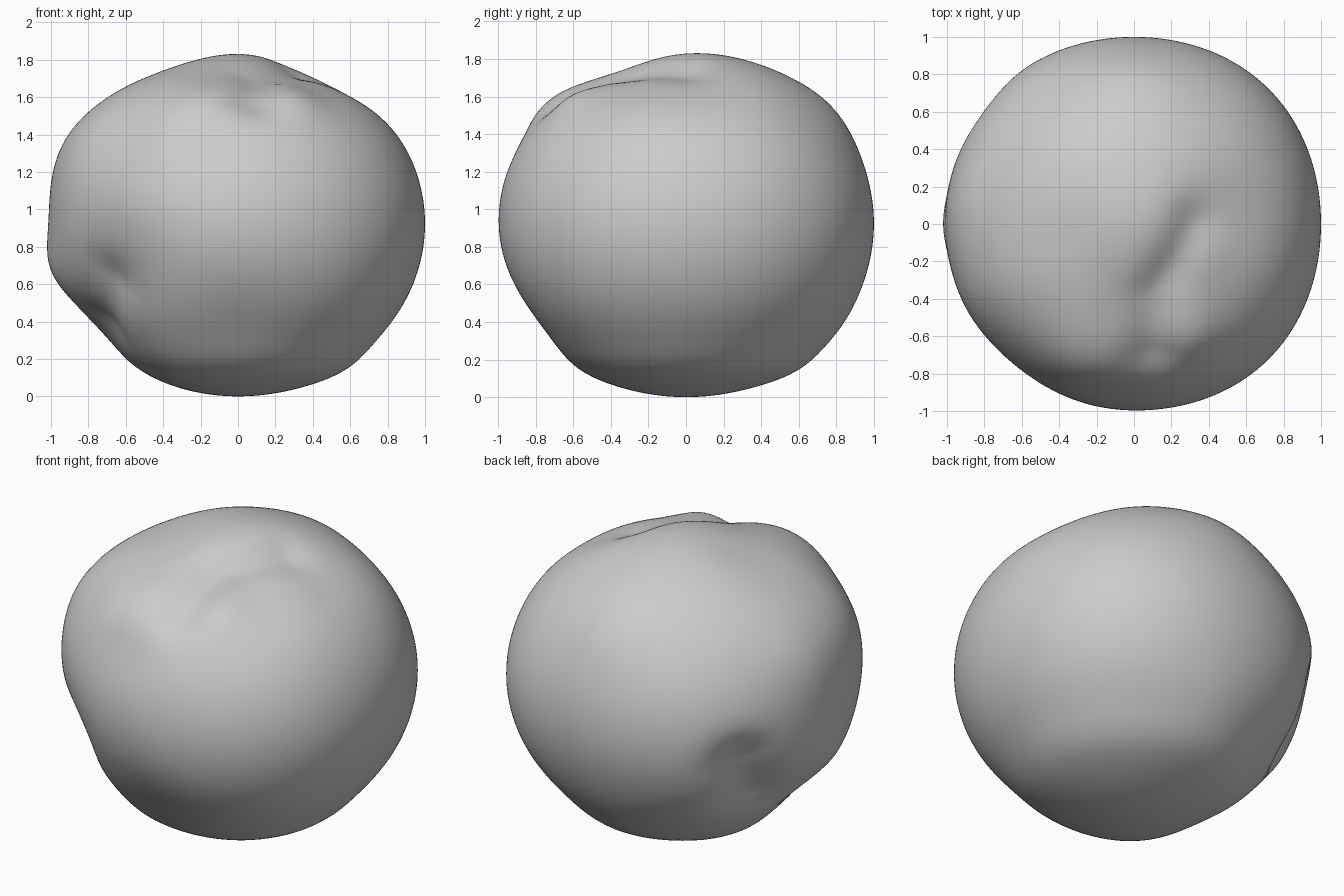
import bpy, bmesh, math
from mathutils import Vector

cube = bpy.data.objects.get("Cube")
if cube:
    bpy.data.objects.remove(cube, do_unlink=True)

HALF_HEIGHT = 0.92

# Grooves and swellings: path of directions, height, width
FEATURES = [
    # top: shallow hollow, groove within it, lobes around it
    ([(0.5, 0.0, 0.86), (0.35, -0.3, 0.88)], -0.06, 0.33),
    ([(0.34, 0.0, 0.94), (0.12, -0.4, 0.9), (0.1, -0.68, 0.72)], -0.05, 0.14),
    ([(-0.35, -0.1, 0.93), (-0.1, -0.4, 0.9)], -0.035, 0.28),
    ([(-0.25, -0.72, 0.64)], 0.05, 0.28),
    ([(0.3, -0.6, 0.74)], 0.03, 0.17),
    ([(-0.83, -0.3, 0.5), (-0.9, 0.05, 0.45)], 0.045, 0.33),
    ([(-0.14, -0.88, 0.47)], -0.02, 0.2),
    # side: broad hollow, groove running down it, second dent behind
    ([(-0.62, -0.7, -0.25)], -0.07, 0.38),
    ([(-0.72, -0.58, -0.36), (-0.75, -0.31, -0.59)], -0.06, 0.18),
    ([(-0.7, -0.1, -0.7)], -0.06, 0.3),
    ([(-0.75, 0.55, -0.15), (-0.78, 0.45, -0.42)], -0.09, 0.18),
    ([(-0.96, 0.0, -0.24)], 0.04, 0.2),
    # fuller back, slimmer lower front
    ([(0.0, 0.75, 0.66)], 0.03, 0.3),
    ([(0.0, 0.75, -0.66)], 0.02, 0.3),
    ([(0.0, -0.82, -0.55)], -0.03, 0.35),
]


def path_distance(p, path):
    """Distance from a direction to a path of directions."""
    pts = [Vector(q).normalized() for q in path]
    if len(pts) == 1:
        return (p - pts[0]).length
    best = 9.0
    for a, b in zip(pts, pts[1:]):
        ab = b - a
        t = max(0.0, min(1.0, (p - a).dot(ab) / ab.length_squared))
        best = min(best, (p - (a + ab * t).normalized()).length)
    return best


def radius(p):
    r = 1.0 + 0.08 * (p.x * p.y) ** 2                      # slightly square plan
    r += 0.025 * math.exp(-((p.z + 0.83) / 0.12) ** 2)     # flattened base rim
    for path, height, width in FEATURES:
        r += height * math.exp(-(path_distance(p, path) / width) ** 2)
    return r


# Lumpy ball
bm = bmesh.new()
bmesh.ops.create_icosphere(bm, subdivisions=6, radius=1.0)
for v in bm.verts:
    d = v.co.normalized()
    v.co = d * radius(d)
    v.co.z = (v.co.z + 1.0) * HALF_HEIGHT
for f in bm.faces:
    f.smooth = True

# Rest on the ground
lowest = min(v.co.z for v in bm.verts)
bmesh.ops.translate(bm, verts=bm.verts, vec=(0, 0, -lowest))

mesh = bpy.data.meshes.new("lumpy_ball")
bm.to_mesh(mesh)
bm.free()
ball = bpy.data.objects.new("lumpy_ball", mesh)
bpy.context.collection.objects.link(ball)

# Plain grey
grey = bpy.data.materials.new("plain grey")
grey.use_nodes = True
colour = (0.6, 0.6, 0.6, 1.0)
grey.diffuse_color = colour
grey.node_tree.nodes["Principled BSDF"].inputs["Base Color"].default_value = colour
mesh.materials.append(grey)
